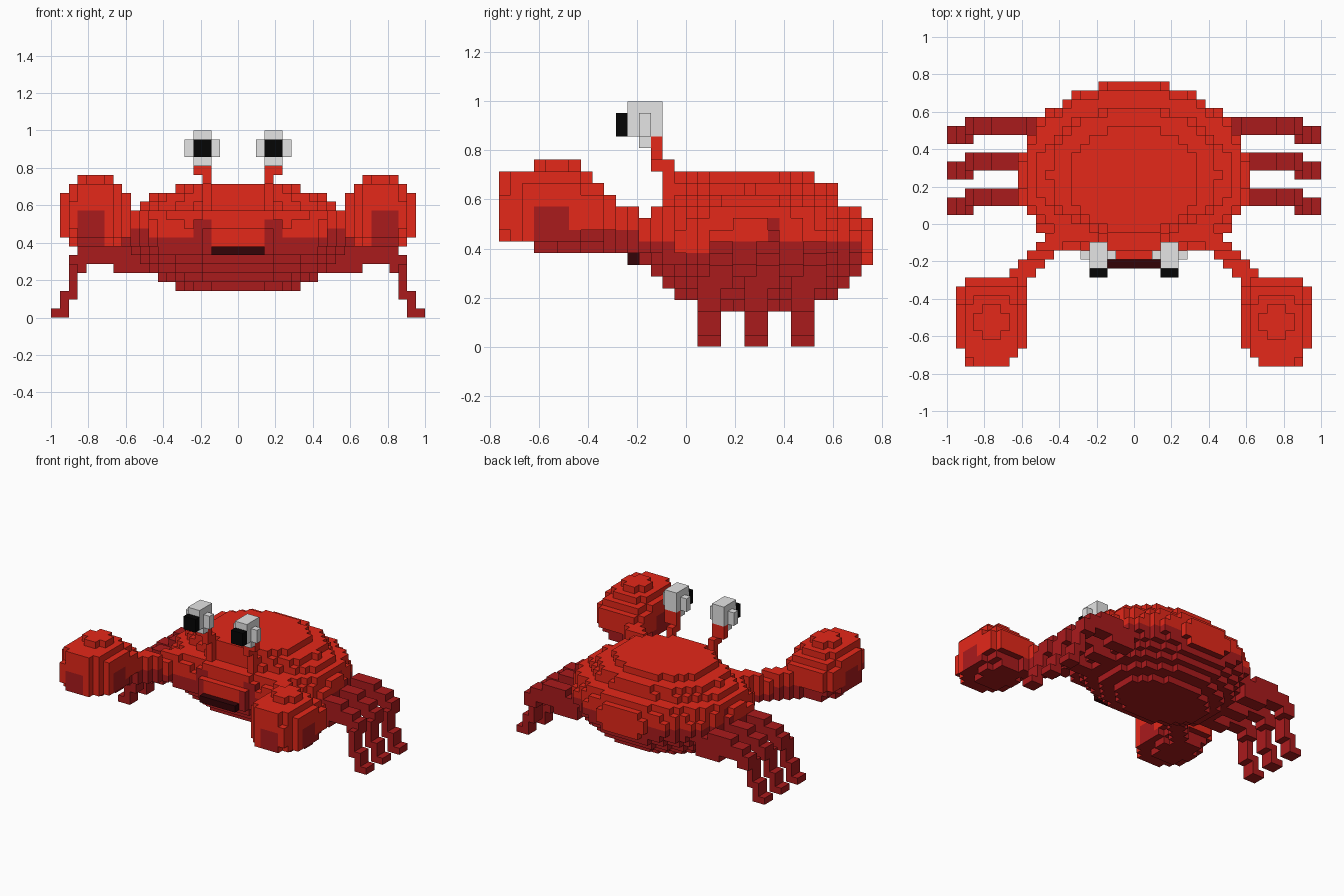
import bpy
import bmesh
from itertools import product
from mathutils import Vector

cube = bpy.data.objects.get("Cube")
if cube:
    bpy.data.objects.remove(cube)

UNIT = 1 / 21  # edge length of one block


def material(name, r, g, b):
    mat = bpy.data.materials.new(name)
    mat.use_nodes = True
    mat.diffuse_color = (r, g, b, 1)
    mat.node_tree.nodes["Principled BSDF"].inputs["Base Color"].default_value = (r, g, b, 1)
    return mat


RED = material("shell red", 0.78, 0.021, 0.01)
DARK = material("dark red", 0.4, 0.0105, 0.0115)
WHITE = material("eye white", 0.78, 0.78, 0.78)
BLACK = material("pupil black", 0.0015, 0.0015, 0.0015)
MOUTH = material("mouth brown", 0.033, 0.001, 0.002)


def box(x0, x1, y0, y1, z0, z1):
    return set(product(range(x0, x1), range(y0, y1), range(z0, z1)))


def mirrored(cells):
    return {(-1 - x, y, z) for x, y, z in cells}


def build(name, cells, mats, rule=None):
    """Skin a set of blocks with only its outer faces."""
    bm = bmesh.new()
    corners = {}

    def vert(p):
        key = tuple(round(c) for c in p)
        if key not in corners:
            corners[key] = bm.verts.new(Vector(key) * UNIT)
        return corners[key]

    for cell in sorted(cells):
        centre = Vector(cell) + Vector((0.5, 0.5, 0.5))
        for axis, sign in product(range(3), (-1, 1)):
            n = Vector((0, 0, 0))
            n[axis] = sign
            if tuple(int(c) for c in Vector(cell) + n) in cells:
                continue
            u = Vector((0, 0, 0))
            u[(axis + 1) % 3] = 0.5
            w = n.cross(u)
            mid = centre + n / 2
            face = bm.faces.new([vert(mid + a * u + b * w)
                                 for a, b in ((-1, -1), (1, -1), (1, 1), (-1, 1))])
            if rule:
                face.material_index = rule(abs(centre.x), centre.y, centre.z, n)
    mesh = bpy.data.meshes.new(name)
    bm.to_mesh(mesh)
    bm.free()
    for mat in mats:
        mesh.materials.append(mat)
    bpy.context.collection.objects.link(bpy.data.objects.new(name, mesh))


def build_pair(name, cells, mats, rule=None):
    build("left_" + name, cells, mats, rule)
    build("right_" + name, mirrored(cells), mats, rule)


# Shell: stacked oval layers (half width, front edge, back edge)
layers = [(7, 1, 11), (9, -1, 13), (11, -2, 14), (12, -3, 15), (12.6, -4, 15.8), (13, -4, 16),
          (13, -4, 16), (12.7, -3, 15.8), (12.4, -3, 15), (11, -1, 13), (9.5, -1, 13), (7.3, -1, 11)]
shell = set()
for z, (half, front, back) in enumerate(layers, 3):
    for x, y in product(range(-13, 13), range(-4, 16)):
        dy = y + 0.5 - 5.5
        reach = back - 5.5 if dy > 0 else 5.5 - front
        power = 2 if dy > 0 else 2.3
        if abs((x + 0.5) / half) ** 2 + abs(dy / reach) ** power <= 1:
            shell.add((x, y, z))


def shell_colour(x, y, z, n):
    limit = 9
    if y > 14.8:
        limit = 7
    elif y < 0:
        # Scalloped edge around the face
        limit = 8 if x < 3 else 11 if x < 5 else 9 if x < 7 else 8
    elif y < 2:
        limit = 8
    elif 7 < y < 8 and x > 10:
        limit = 11
    return int(z < limit and n.z < 0.5 or z < 7 or n.z < -0.5 and z < 9)


build("shell", shell, [RED, DARK], shell_colour)
build("mouth", box(-3, 3, -5, -4, 7, 8), [MOUTH])

# Claw arms: diagonal run of blocks from the shell to the claw
arm = box(6, 9, -3, 0, 7, 11) | box(9, 10, -2, 0, 7, 9)
for step, y in enumerate(range(-2, -9, -1)):
    arm |= box(7 + step, 10 + step, y, y + 1, 8, 11 if y == -4 else 12)


def arm_colour(x, y, z, n):
    limit = 10.2 if y < -4 else 9
    return int(n.z < 0.5 and z < limit or n.z < -0.5 or z < 9)


build_pair("claw_arm", arm, [RED, DARK], arm_colour)

# Claws: stacked rounded layers (scale, centre y) topped by a small cross
claw = box(14, 18, -12, -10, 15, 16) | box(15, 17, -13, -9, 15, 16)
tiers = [(0.6, -10), (0.9, -11.4), (1, -10.8), (1, -10.8), (1, -10.8), (0.9, -11.4), (0.8, -12)]
for z, (scale, middle) in enumerate(tiers, 8):
    for x, y, _ in box(12, 20, -16, -6, z, z + 1):
        dx = abs(x + 0.5 - 16) / (4.2 * scale)
        dy = abs(y + 0.5 - middle) / (5.4 * scale)
        if dx ** 2.5 + dy ** 2.5 <= 1:
            claw.add((x, y, z))
claw -= box(13, 14, -16, -15, 8, 15)


def claw_colour(x, y, z, n):
    if n.z > 0.5:
        return 0
    if n.z < -0.5 and z < 11:
        return 1
    if n.y < -0.5:
        return int(14.8 < x < 18.2 and z < 12.5)
    if y > -9:
        return int(z < 10.5)
    if y < -13:
        return int(z < 9 or n.x < -0.5 and z < 11)
    return int(z < 12 if y < -10 else z < 10)


build_pair("claw", claw, [RED, DARK], claw_colour)

# Legs: three per side, stepping out and down to the foot
for name, y in (("front", 1), ("middle", 5), ("back", 9)):
    leg = box(10, 14, y + 1, y + 3, 5, 8) | box(12, 16, y + 1, y + 3, 6, 9)
    leg |= box(15, 18, y + 1, y + 3, 6, 8) | box(17, 19, y + 1, y + 3, 5, 7)
    leg |= box(18, 19, y, y + 2, 3, 6) | box(18, 20, y, y + 2, 2, 3)
    leg |= box(19, 20, y, y + 2, 1, 3) | box(19, 21, y, y + 2, 0, 1)
    build_pair(name + "_leg", leg, [DARK])

# Eye stalks, eyeballs and pupils
stalk = box(3, 4, -2, -1, 11, 16) | box(3, 4, -3, -1, 15, 16) | box(3, 5, -3, -2, 16, 18)
eye = box(3, 5, -5, -2, 18, 21) | box(2, 6, -4, -3, 18, 20) | box(3, 5, -4, -3, 17, 18)
build_pair("eye_stalk", stalk, [RED])
build_pair("eyeball", eye, [WHITE])
build_pair("pupil", box(3, 5, -6, -5, 18, 20), [BLACK])
